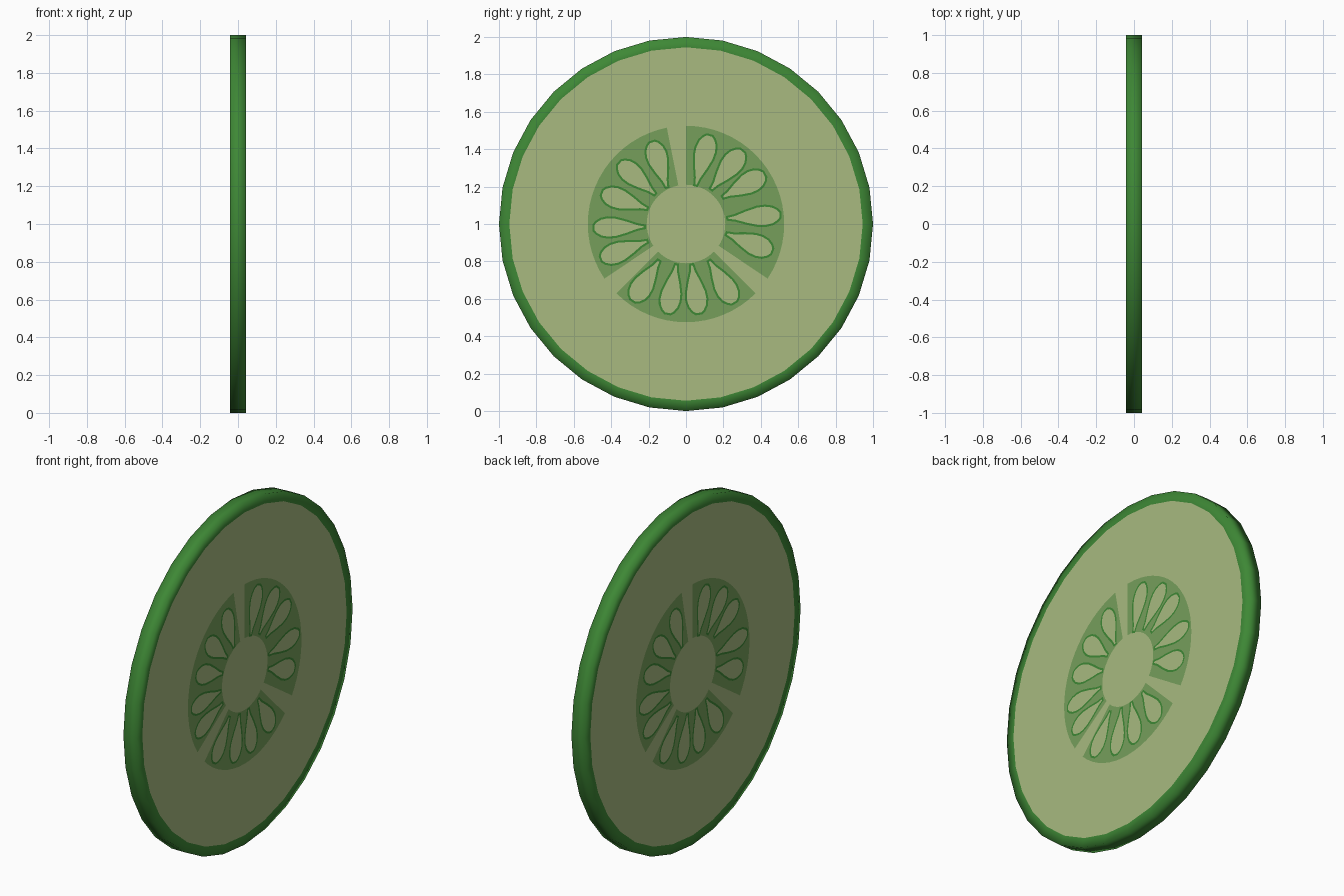
import bpy, bmesh, math
from mathutils import Matrix

if "Cube" in bpy.data.objects:
    bpy.data.objects.remove(bpy.data.objects["Cube"])

SIDES = 32
STEP = 2 * math.pi / SIDES
HALF = 0.045          # half thickness of the slice
R, R_FLESH = 1.0, 0.945
CENTRE_Z = 1.0


def material(name, rgb):
    m = bpy.data.materials.new(name)
    m.diffuse_color = (*rgb, 1)
    m.use_nodes = True
    m.node_tree.nodes["Principled BSDF"].inputs["Base Color"].default_value = m.diffuse_color
    return m


RIND = material("rind_green", (0.048, 0.246, 0.036))
FLESH = material("flesh_green", (0.392, 0.491, 0.216))
BED = material("seed_bed_green", (0.18, 0.345, 0.105))


def finish(bm, name, mats, smooth=False, turn=0.0):
    bm.transform(Matrix.Translation((0, 0, CENTRE_Z)) @ Matrix.Rotation(turn, 4, 'Z'))
    me = bpy.data.meshes.new(name)
    bm.to_mesh(me)
    bm.free()
    for m in mats:
        me.materials.append(m)
    for p in me.polygons:
        p.use_smooth = smooth
    ob = bpy.data.objects.new(name, me)
    bpy.context.collection.objects.link(ob)


def polar(x, r, a):
    return (x, r * math.cos(a), r * math.sin(a))


# rind: open profile swept round the x axis
bm = bmesh.new()
X0 = HALF - 0.003
profile = [(-X0, R_FLESH), (-HALF, R_FLESH + 0.004), (-HALF, R), (HALF, R),
           (HALF, R_FLESH + 0.004), (X0, R_FLESH)]
profile = [(-X0, R_FLESH), (-X0, R), (X0, R), (X0, R_FLESH)]
rings = [[bm.verts.new(polar(x, r, i * STEP)) for i in range(SIDES)] for x, r in profile]
for a, b in zip(rings, rings[1:]):
    for i in range(SIDES):
        j = (i + 1) % SIDES
        bm.faces.new((a[i], a[j], b[j], b[i]))
bmesh.ops.recalc_face_normals(bm, faces=bm.faces)
finish(bm, "rind", [RIND], smooth=True)

# three seed chambers as (first step, number of steps)
CHAMBERS = [(-3, 11), (-12, 8), (9, 10)]

# seeds: inner end (y, z), outer end (y, z), widest width
SEEDS = [
    (0.05, 0.20, 0.13, 0.485, 0.125), (0.13, 0.18, 0.31, 0.40, 0.13),
    (0.19, 0.14, 0.43, 0.27, 0.13), (0.215, 0.03, 0.515, 0.05, 0.12),
    (0.21, -0.05, 0.47, -0.15, 0.13), (0.12, -0.19, 0.265, -0.43, 0.13),
    (0.03, -0.21, 0.07, -0.49, 0.125), (-0.05, -0.21, -0.10, -0.49, 0.125),
    (-0.14, -0.19, -0.29, -0.42, 0.13), (-0.20, -0.09, -0.465, -0.19, 0.125),
    (-0.215, -0.015, -0.505, -0.02, 0.12), (-0.20, 0.08, -0.46, 0.17, 0.125),
    (-0.16, 0.155, -0.365, 0.335, 0.125), (-0.10, 0.19, -0.185, 0.45, 0.125)]

# half outline of a seed: (along, half width)
TEAR = [(0.0, 0.2), (0.15, 0.34), (0.35, 0.68), (0.55, 0.95), (0.7, 1.0),
        (0.83, 0.88), (0.93, 0.6), (0.985, 0.28)]

for side, turn in (("right", 0.0), ("left", math.pi)):
    # flesh disc
    bm = bmesh.new()
    bm.faces.new([bm.verts.new(polar(X0, R_FLESH, i * STEP)) for i in range(SIDES)])
    finish(bm, "flesh_" + side, [FLESH], turn=turn)

    # seed beds
    bm = bmesh.new()
    for start, count in CHAMBERS:
        n = count * 2
        cols = [[bm.verts.new(polar(HALF - 0.0015, r, (start + k / 2) * STEP))
                 for r in (0.21, 0.525)] for k in range(n + 1)]
        for a, b in zip(cols, cols[1:]):
            bm.faces.new((a[0], a[1], b[1], b[0]))
    finish(bm, "seed_beds_" + side, [BED], turn=turn)

    # seeds with a dark border
    bm = bmesh.new()
    outline = [(t, w) for t, w in TEAR] + [(t, -w) for t, w in reversed(TEAR)]
    cores = []
    for y0, z0, y1, z1, width in SEEDS:
        dy, dz = y1 - y0, z1 - z0
        length = math.hypot(dy, dz)
        py, pz = dz / length * width / 2, -dy / length * width / 2
        cores.append(bm.faces.new([
            bm.verts.new((HALF, y0 + dy * t + py * w, z0 + dz * t + pz * w))
            for t, w in outline]))
    for f in cores:
        f.normal_update()
        if f.normal.x < 0:
            f.normal_flip()
    bmesh.ops.inset_region(bm, faces=cores, thickness=0.011, use_boundary=True,
                           use_even_offset=True)
    for f in cores:
        f.material_index = 1
    finish(bm, "seeds_" + side, [RIND, FLESH], turn=turn)
